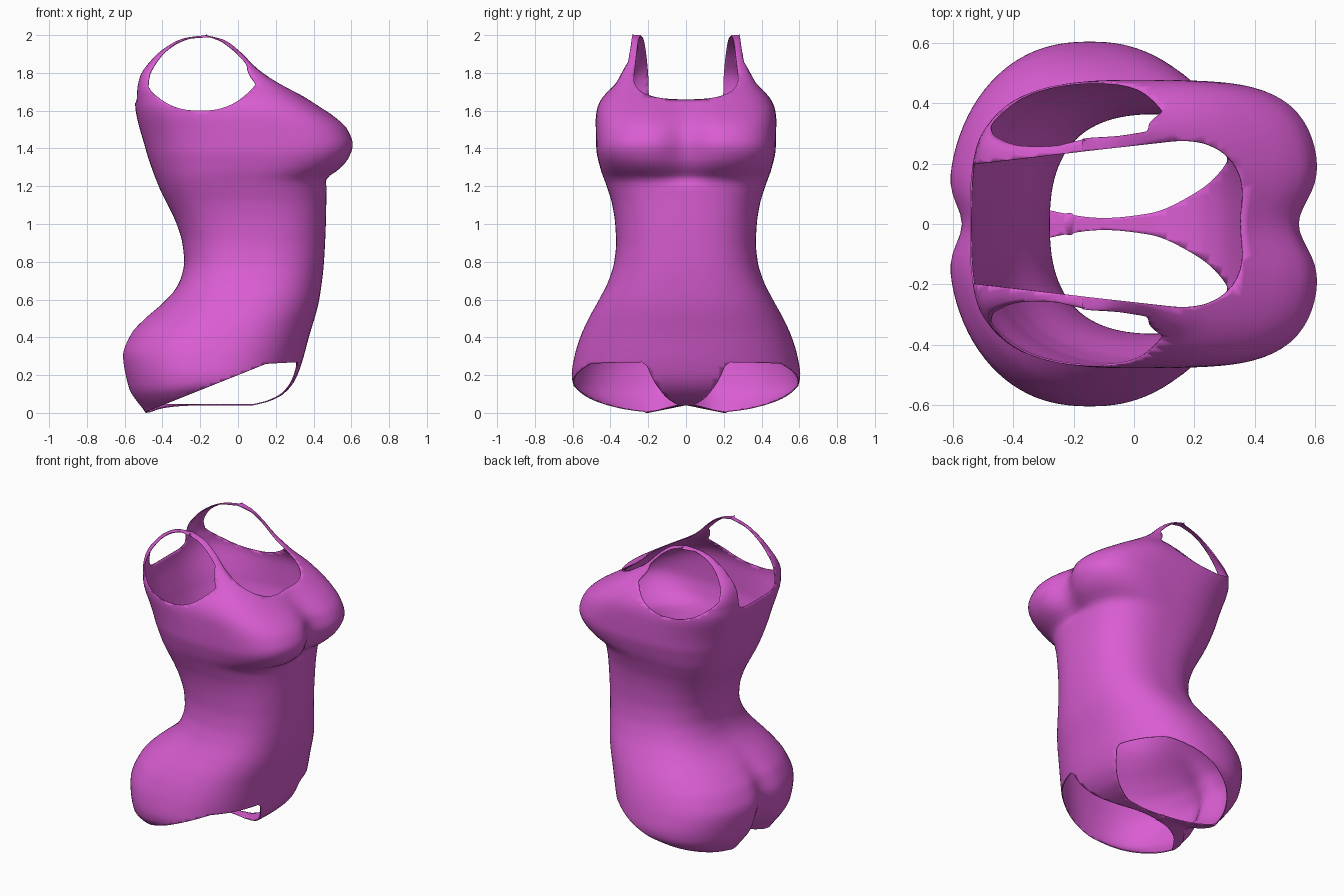
import bpy, bmesh, math
from mathutils import Vector

if "Cube" in bpy.data.objects:
    bpy.data.objects.remove(bpy.data.objects["Cube"])


def curve(*pts):
    """Smooth interpolation through (t, value) points."""
    def tangent(i):
        if 0 < i < len(pts) - 1:
            a = (pts[i][1] - pts[i-1][1]) / (pts[i][0] - pts[i-1][0])
            b = (pts[i+1][1] - pts[i][1]) / (pts[i+1][0] - pts[i][0])
            return 0 if a * b <= 0 else 2 * a * b / (a + b)
        j = min(i, len(pts) - 2)
        return (pts[j+1][1] - pts[j][1]) / (pts[j+1][0] - pts[j][0])
    tan = [tangent(i) for i in range(len(pts))]

    def ev(t):
        if t <= pts[0][0]:
            return pts[0][1]
        if t >= pts[-1][0]:
            return pts[-1][1]
        i = next(k for k in range(len(pts) - 1) if t <= pts[k+1][0])
        h = pts[i+1][0] - pts[i][0]
        u = (t - pts[i][0]) / h
        return ((2*u**3 - 3*u*u + 1) * pts[i][1] + (u**3 - 2*u*u + u) * h * tan[i]
                + (3*u*u - 2*u**3) * pts[i+1][1] + (u**3 - u*u) * h * tan[i+1])
    return ev


# Body outline by height: back, front, half width, squareness, centre grooves
back = curve((.04, -.51), (.15, -.59), (.3, -.62), (.42, -.575), (.5, -.5), (.6, -.38),
             (.65, -.335), (.72, -.3), (.8, -.285), (.9, -.295), (1, -.325), (1.2, -.42),
             (1.4, -.49), (1.65, -.545), (1.77, -.525), (1.87, -.46), (1.95, -.365),
             (1.985, -.285), (2, -.17))
front = curve((.04, .08), (.06, .16), (.1, .24), (.17, .3), (.25, .333), (.4, .375),
              (.6, .43), (.8, .455), (1, .465), (1.2, .47), (1.24, .48), (1.28, .535),
              (1.34, .59), (1.42, .617), (1.5, .59), (1.56, .53), (1.62, .44), (1.7, .31),
              (1.81, .125), (1.92, .01), (1.975, -.07), (2, -.17))
width = curve((.04, .44), (.1, .55), (.15, .597), (.2, .605), (.3, .59), (.4, .56), (.5, .515),
              (.6, .46), (.7, .41), (.8, .38), (.9, .37), (1, .375), (1.1, .39), (1.2, .42),
              (1.3, .455), (1.4, .475), (1.55, .478), (1.6, .473), (1.65, .455), (1.7, .415),
              (1.75, .365), (1.82, .32), (1.93, .288), (2, .272))
square_front = curve((0, 2.2), (.8, 2.5), (1.2, 2.7), (1.4, 3.6), (1.55, 3.4), (1.7, 4), (1.82, 8))
square_back = curve((0, 2.3), (.8, 2.5), (1.4, 2.7), (1.65, 3.2), (1.82, 8))
groove_front = curve((1.2, 0), (1.3, .05), (1.42, .07), (1.55, .05), (1.7, .01), (1.75, 0))
groove_back = curve((.04, .09), (.15, .07), (.3, .05), (.45, .03), (.6, 0))

SIDES = 112


def ring(z, scale=1.0):
    xb, xf, w = back(z), front(z), width(z)
    c, a = (xb + xf) / 2, (xf - xb) / 2
    out = []
    for i in range(SIDES):
        t = 2 * math.pi * i / SIDES
        cs, sn = math.cos(t), math.sin(t)
        n = square_front(z) if cs > 0 else square_back(z)
        r = (abs(cs)**n + abs(sn)**n) ** (-1 / n)
        u, v = r * cs, r * sn
        taper = min(1, max(0, (z - 1.65) / .15)) * .07
        y = w * v * (1 + taper * u)
        x = c + a * u
        if u > 0:
            x -= groove_front(z) * math.exp(-(y / .11)**2) * min(1, u * 2)
        else:
            x += groove_back(z) * math.exp(-(y / .09)**2) * min(1, -u * 2)
        x, y = c + (x - c) * scale, y * scale
        # rounded underside of the seat hangs slightly lower
        k = min(1, max(0, (-.2 - x) / .25)) * min(1, abs(y) / .2) * max(0, 1 - (z - .04) / .2)
        out.append((x, y, z - .04 * k))
    return out


def clip(bm, f):
    """Cut the surface along f = 0 and drop the side where f > 0."""
    val = {v: f(v.co) for v in bm.verts}
    cut = set()
    for e in list(bm.edges):
        a, b = e.verts
        if (val[a] > 0) == (val[b] > 0):
            continue
        lo, hi = 0.0, 1.0
        for _ in range(14):
            m = (lo + hi) / 2
            if (f(a.co.lerp(b.co, m)) > 0) == (val[a] > 0):
                lo = m
            else:
                hi = m
        _, v = bmesh.utils.edge_split(e, a, min(.98, max(.02, lo)))
        val[v] = 0
        cut.add(v)
    for face in list(bm.faces):
        vs = [v for v in face.verts if v in cut]
        if len(vs) == 2:
            bmesh.utils.face_split(face, vs[0], vs[1])
    dead = [fc for fc in bm.faces if sum(val[v] for v in fc.verts) > 0]
    bmesh.ops.delete(bm, geom=dead, context='FACES')


# Openings
def neck(p):
    w = .2 + .115 * (p.x + .52)
    if p.x > -.1:
        zc, h, n = 1.81, .15, 2.6
    else:
        zc, h, n = 1.72, .08, 5
    return 1 - (abs(p.y) / w)**n - (max(0, zc - p.z) / h)**n


def arm(p):
    x, z = p.x, p.z
    low = 1.6 + .14 * (abs(x + .2) / .295)**2.5
    back_gap = .028 + .16 * max(0, 1.92 - z)
    front_gap = .033 + max(0, 1.85 - z)
    return min(x - back(z) - back_gap, front(z) - front_gap - x, z - low, 1.987 - z, abs(p.y) - .2)


gusset = curve((-.52, .27), (-.4, .1), (-.28, .045), (-.1, .02), (.05, .035), (.2, .1),
               (.31, .2), (.335, .3), (.4, .6))


def leg(p):
    line = .2 + .4 * p.x - .35 * max(0, p.x - .15)
    return min(line - p.z, abs(p.y) - gusset(p.x))


# Closed body shell from stacked rings
bm = bmesh.new()
rings = [ring(.04, s / 12) for s in range(1, 12)]
rings += [ring(.04 + .06 * (i / 8)**1.5) for i in range(8)]
rings += [ring(.1 + 1.8 * i / 84) for i in range(84)]
rings += [ring(1.9 + .1 * math.sin(math.pi / 2 * i / 16)) for i in range(17)]
rows = [[bm.verts.new(p) for p in r] for r in rings]
for r0, r1 in zip(rows, rows[1:]):
    for i in range(SIDES):
        j = (i + 1) % SIDES
        bm.faces.new((r0[i], r0[j], r1[j], r1[i]))
bm.faces.new(rows[0][::-1])
bmesh.ops.remove_doubles(bm, verts=bm.verts, dist=.0005)
for opening in (neck, arm, leg):
    clip(bm, opening)
bmesh.ops.remove_doubles(bm, verts=bm.verts, dist=.0008)

# Keep only the main connected piece
todo, best = set(bm.faces), []
while todo:
    stack, part = [todo.pop()], []
    while stack:
        fc = stack.pop()
        part.append(fc)
        for e in fc.edges:
            for o in e.link_faces:
                if o in todo:
                    todo.remove(o)
                    stack.append(o)
    if len(part) > len(best):
        best = part
keep = set(best)
bmesh.ops.delete(bm, geom=[fc for fc in bm.faces if fc not in keep], context='FACES')
bmesh.ops.recalc_face_normals(bm, faces=bm.faces)
# Outward direction check on the belly
belly = min(bm.faces, key=lambda fc: (fc.calc_center_median() - Vector((.46, 0, .9))).length)
if belly.normal.x < 0:
    bmesh.ops.reverse_faces(bm, faces=bm.faces)

mesh = bpy.data.meshes.new("swimsuit")
bm.to_mesh(mesh)
bm.free()
suit = bpy.data.objects.new("swimsuit", mesh)
bpy.context.collection.objects.link(suit)
fabric = bpy.data.materials.new("magenta fabric")
fabric.diffuse_color = (.70, .11, .65, 1)
fabric.use_nodes = True
fabric.node_tree.nodes["Principled BSDF"].inputs["Base Color"].default_value = fabric.diffuse_color
mesh.materials.append(fabric)
bpy.context.view_layer.objects.active = suit
suit.select_set(True)
bpy.ops.object.shade_smooth_by_angle(angle=math.radians(50))
# Thin cloth
cloth = suit.modifiers.new("cloth thickness", 'SOLIDIFY')
cloth.thickness = .006
cloth.offset = -1
